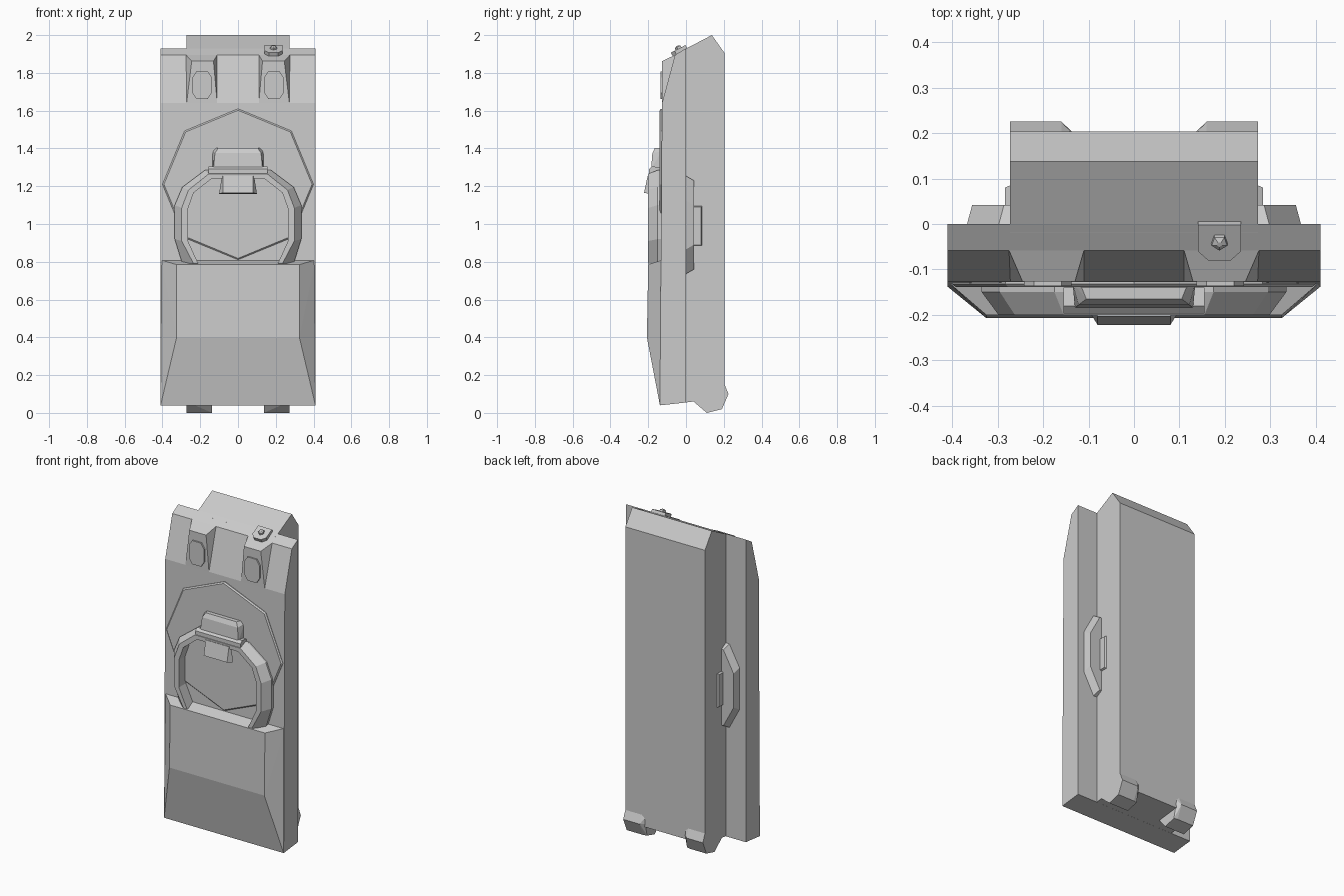
import bpy, bmesh
from math import sin, cos, pi, radians

if "Cube" in bpy.data.objects:
    bpy.data.objects.remove(bpy.data.objects["Cube"])


def finish(name, bm):
    bmesh.ops.recalc_face_normals(bm, faces=bm.faces)
    me = bpy.data.meshes.new(name)
    bm.to_mesh(me)
    bm.free()
    ob = bpy.data.objects.new(name, me)
    bpy.context.collection.objects.link(ob)
    return ob


def hull(name, pts):
    """Flat-faced convex solid around a few points."""
    bm = bmesh.new()
    for p in pts:
        bm.verts.new(p)
    bmesh.ops.convex_hull(bm, input=bm.verts)
    bmesh.ops.dissolve_limit(bm, angle_limit=radians(0.3), verts=bm.verts, edges=bm.edges)
    return finish(name, bm)


def slab(name, profile, x0, x1):
    """Side (y, z) profile extruded across x."""
    return hull(name, [(x, y, z) for x in (x0, x1) for y, z in profile])


def mirror(ob):
    m = ob.modifiers.new("mirror", 'MIRROR')
    m.use_axis[0] = True
    return ob


def sym(pts):
    return [(s * x, y, z) for s in (-1, 1) for x, y, z in pts]


def disc(cx, cz, rx, rz, y, n=8, turn=0.0):
    return [(cx + rx * cos(2 * pi * i / n + turn), y,
             cz + rz * sin(2 * pi * i / n + turn)) for i in range(n)]


# Wide front shell and narrower rear core
slab("front_shell", [(0, 1.93), (-.058, 1.895), (-.127, 1.64), (-.127, .81),
                     (-.138, .04), (0, .055)], -.41, .41)
slab("rear_core", [(-.02, 1.918), (.137, 2.0), (.204, 1.905), (.204, .08), (-.02, .053)],
     -.273, .273)

# Lower front pouch with sloped borders
hull("lower_pouch", sym([(.41, -.127, .81), (.41, -.138, .04), (.325, -.2, .785),
                         (.325, -.207, .40), (.41, -.1, .81), (.41, -.1, .045)]))

# Tapered blocks at the upper front, with long octagonal pads
mirror(hull("upper_block", [(.275, -.058, 1.895), (.11, -.058, 1.895),
                            (.245, -.127, 1.862), (.13, -.127, 1.862),
                            (.272, -.127, 1.64), (.11, -.127, 1.64),
                            (.26, -.03, 1.8), (.12, -.03, 1.8)]))
pad = [(.052, .04), (.03, .073)]
mirror(hull("block_pad", [(.19 + s * a, y, 1.735 + t * b) for a, b in pad
                          for s in (-1, 1) for t in (-1, 1) for y in (-.12, -.136)]))

# Large octagonal front panel
hull("octagon_panel", disc(0, 1.21, .40, .40, -.12) + disc(0, 1.21, .40, .40, -.132)
     + disc(0, 1.21, .392, .392, -.139))

# Arched rim: matching stations of (x, z) for its three visible edges
outer = [(.295, .79), (.335, .92), (.335, 1.10), (.295, 1.195), (.175, 1.285)]
crest = [(.235, .79), (.298, .91), (.298, 1.085), (.262, 1.18), (.155, 1.265)]
inner = [(.21, .79), (.265, .91), (.265, 1.08), (.235, 1.165), (.14, 1.24)]
bm = bmesh.new()
rings = []
for o, c, i in zip(outer, crest, inner):
    row = [(o, -.12), (o, -.15), (c, -.2), (i, -.2), (i, -.12)]
    rings.append([(p[0], y, p[1]) for p, y in row])
rings += [[(-x, y, z) for x, y, z in r] for r in reversed(rings)]
rings = [[bm.verts.new(p) for p in r] for r in rings]
for a, b in zip(rings, rings[1:]):
    for k in range(5):
        bm.faces.new((a[k], a[(k + 1) % 5], b[(k + 1) % 5], b[k]))
bm.faces.new(rings[0])
bm.faces.new(rings[-1])
finish("arched_rim", bm)

# Thin plate under the arch
hull("arch_plate", sym([(x, y, z) for y in (-.13, -.143)
                        for x, z in [(.265, 1.16), (.235, 1.18), (.14, 1.25)]]))

# Clasp: box, hinge bar and hanging tab
hull("clasp_box", sym([(.135, -.13, 1.29), (.135, -.13, 1.385), (.115, -.14, 1.402),
                       (.105, -.165, 1.402), (.122, -.178, 1.375), (.13, -.185, 1.29)]))
hull("hinge_bar", sym([(.155, y, z) for y, z in
                       [(-.14, 1.27), (-.14, 1.30), (-.18, 1.305), (-.197, 1.29), (-.197, 1.265)]]))
hull("clasp_tab", sym([(.08, -.203, 1.255), (.1, -.19, 1.16), (.08, -.222, 1.165),
                       (.085, -.19, 1.255)]))

# Side grips with small tabs
grip = [(.26, .73, 1.26), (.30, .73, 1.26), (.37, .86, 1.13)]
mirror(hull("side_grip", [(x, -.01, z) for x, a, b in grip for z in (a, b)]
            + [(x - .014 * (x > .27), .042, z) for x, a, b in grip
               for z in (a + .03, b - .03)]))
mirror(hull("side_tab", [(x, y, z) for x, e in ((.26, 0), (.284, .01))
                         for y in (.03, .09 - e) for z in (.88 + e, 1.10 - e)]))

# Rear bottom feet, chamfered on the inner side
foot = [(.04, .06), (.11, 0), (.19, .02), (.225, .10), (.2, .16)]
mirror(hull("foot", [(.273, y, z) for y, z in foot] + [(.137, .06, .06), (.137, .11, 0),
            (.137, .185, .02), (.137, .204, .10), (.137, .2, .14),
            (.16, .225, .10), (.16, .19, .02), (.16, .2, .16)]))

# Small knob on the sloped top, with a five-sided stud
knob = hull("top_knob", [(x, y, z) for z in (-.03, .018) for x, y in
                         [(-.047, .04), (.047, .04), (.047, -.025), (.025, -.047),
                          (-.025, -.047), (-.047, -.025)]])
stud = hull("knob_stud", [(.02 * s * sin(2 * pi * i / 5), -.02 * s * cos(2 * pi * i / 5), z)
                          for s, z in ((1, .01), (.9, .028), (.3, .034)) for i in range(5)])
for ob in (knob, stud):
    ob.location = (.188, -.03, 1.913)
    ob.rotation_euler[0] = radians(27)
